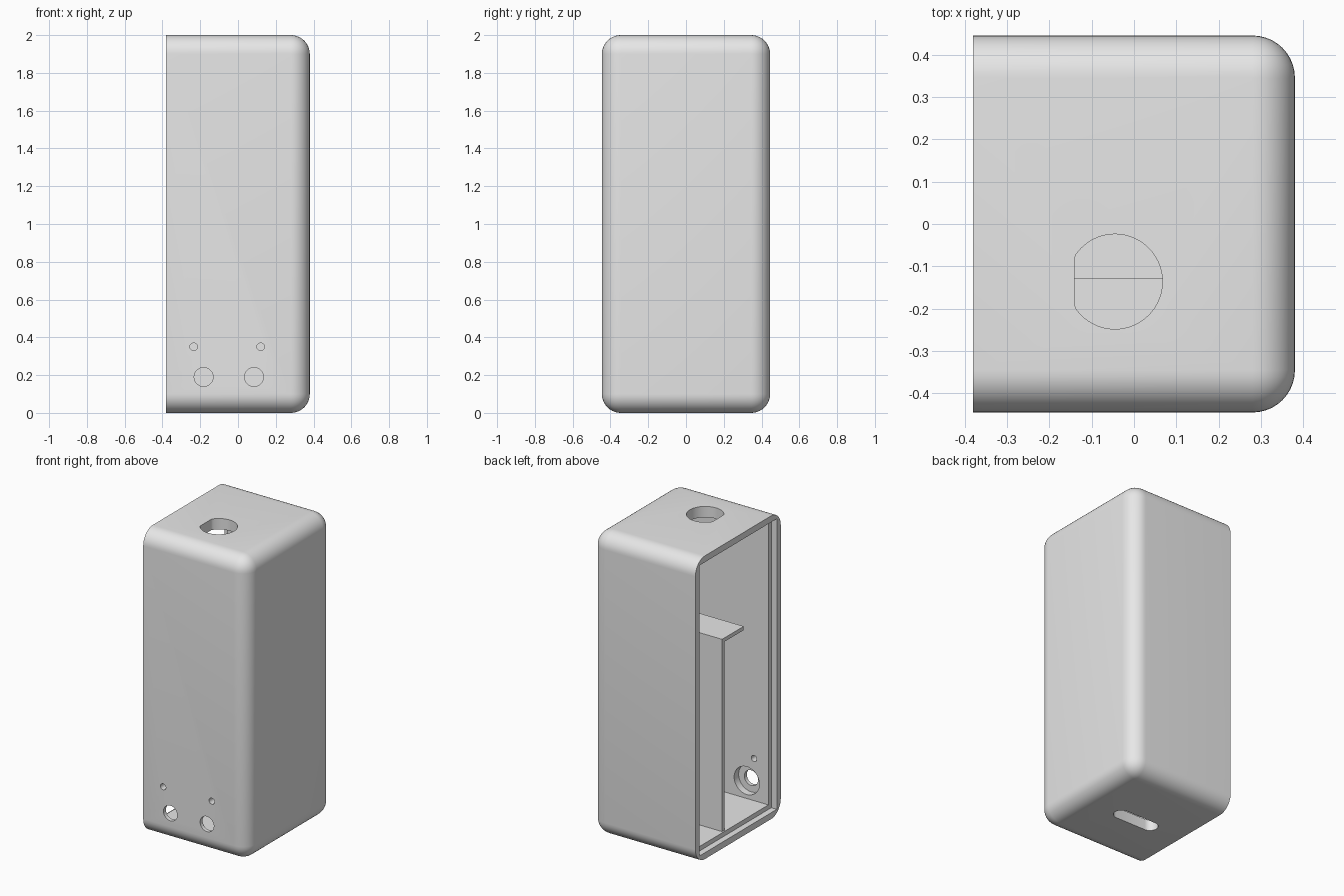
import bpy, bmesh, math
from mathutils import Vector

if "Cube" in bpy.data.objects:
    bpy.data.objects.remove(bpy.data.objects["Cube"])

grey = bpy.data.materials.new("plain_grey")
grey.diffuse_color = (0.8, 0.8, 0.8, 1)
grey.use_nodes = True
grey.node_tree.nodes["Principled BSDF"].inputs["Base Color"].default_value = grey.diffuse_color


def make_object(name, bm):
    bmesh.ops.recalc_face_normals(bm, faces=bm.faces)
    mesh = bpy.data.meshes.new(name)
    bm.to_mesh(mesh)
    bm.free()
    obj = bpy.data.objects.new(name, mesh)
    bpy.context.collection.objects.link(obj)
    mesh.materials.append(grey)
    return obj


def box_bmesh(lo, hi):
    bm = bmesh.new()
    bmesh.ops.create_cube(bm, size=1)
    for v in bm.verts:
        v.co = Vector([(a + b) / 2 + c * (b - a) for a, b, c in zip(lo, hi, v.co)])
    return bm


def box(name, lo, hi):
    return make_object(name, box_bmesh(lo, hi))


def prism(name, points, direction):
    """Closed outline extruded along a direction."""
    bm = bmesh.new()
    face = bm.faces.new([bm.verts.new(p) for p in points])
    ext = bmesh.ops.extrude_face_region(bm, geom=[face], use_keep_orig=True)
    bmesh.ops.translate(bm, vec=direction,
                        verts=[g for g in ext["geom"] if isinstance(g, bmesh.types.BMVert)])
    return make_object(name, bm)


def circle(cx, cy, r, n=48):
    return [(cx + r * math.cos(2 * math.pi * i / n), cy + r * math.sin(2 * math.pi * i / n))
            for i in range(n)]


def cut(target, cutter):
    mod = target.modifiers.new("cut", 'BOOLEAN')
    mod.operation, mod.solver, mod.object = 'DIFFERENCE', 'EXACT', cutter
    bpy.context.view_layer.objects.active = target
    bpy.ops.object.modifier_apply(modifier=mod.name)
    bpy.data.objects.remove(cutter)


# Main dimensions
X, Y, H = 0.38, 0.445, 2.0
WALL, RIM, LIP = 0.072, 0.042, 0.04

# Case shell: every edge rounded except those around the open -x side
bm = box_bmesh((-X, -Y, 0), (X, Y, H))
edges = [e for e in bm.edges if any(v.co.x > 0 for v in e.verts)]
bmesh.ops.bevel(bm, geom=edges, offset=0.1, segments=10, profile=0.5, affect='EDGES')
case = make_object("case", bm)

# Cavity and stepped rim for the lid
cut(case, box("cavity", (-X - 0.1, -Y + WALL, WALL), (X - WALL, Y - WALL, H - WALL)))
cut(case, box("lid_recess", (-X - 0.1, -Y + RIM, RIM), (-X + LIP, Y - RIM, H - RIM)))

# Sensor holes, counterbored from the inside, and small pin holes in the front
for x, z, r in ((-0.182, 0.19, 0.05), (0.085, 0.19, 0.05),
                (-0.235, 0.35, 0.02), (0.12, 0.35, 0.02)):
    hole = [(a, -Y - 0.05, b) for a, b in circle(x, z, r)]
    cut(case, prism("front_hole", hole, (0, 0.2, 0)))
    if r > 0.03:
        bore = [(a, -Y + 0.025, b) for a, b in circle(x, z, 0.092)]
        cut(case, prism("counterbore", bore, (0, 0.1, 0)))

# Top hole with one flat side
top = [(max(a, -0.14), b, H - 0.15) for a, b in circle(-0.045, -0.136, 0.112, 72)]
cut(case, prism("top_hole", top, (0, 0, 0.3)))

# Rounded slot in the bottom
slot = [(a + (0.11 if a > -0.035 else -0.11), b, -0.1)
        for a, b in circle(-0.035, -0.025, 0.05, 46)]
cut(case, prism("bottom_slot", slot, (0, 0, 0.25)))

case.select_set(True)
bpy.context.view_layer.objects.active = case
bpy.ops.object.shade_smooth_by_angle(angle=math.radians(30))

# Inner partition with a shelf on top
box("partition", (-0.33, 0.07, WALL - 0.01), (X - WALL + 0.01, 0.095, 1.33))
box("shelf", (-0.33, -0.13, 1.315), (X - WALL + 0.01, 0.095, 1.34))
